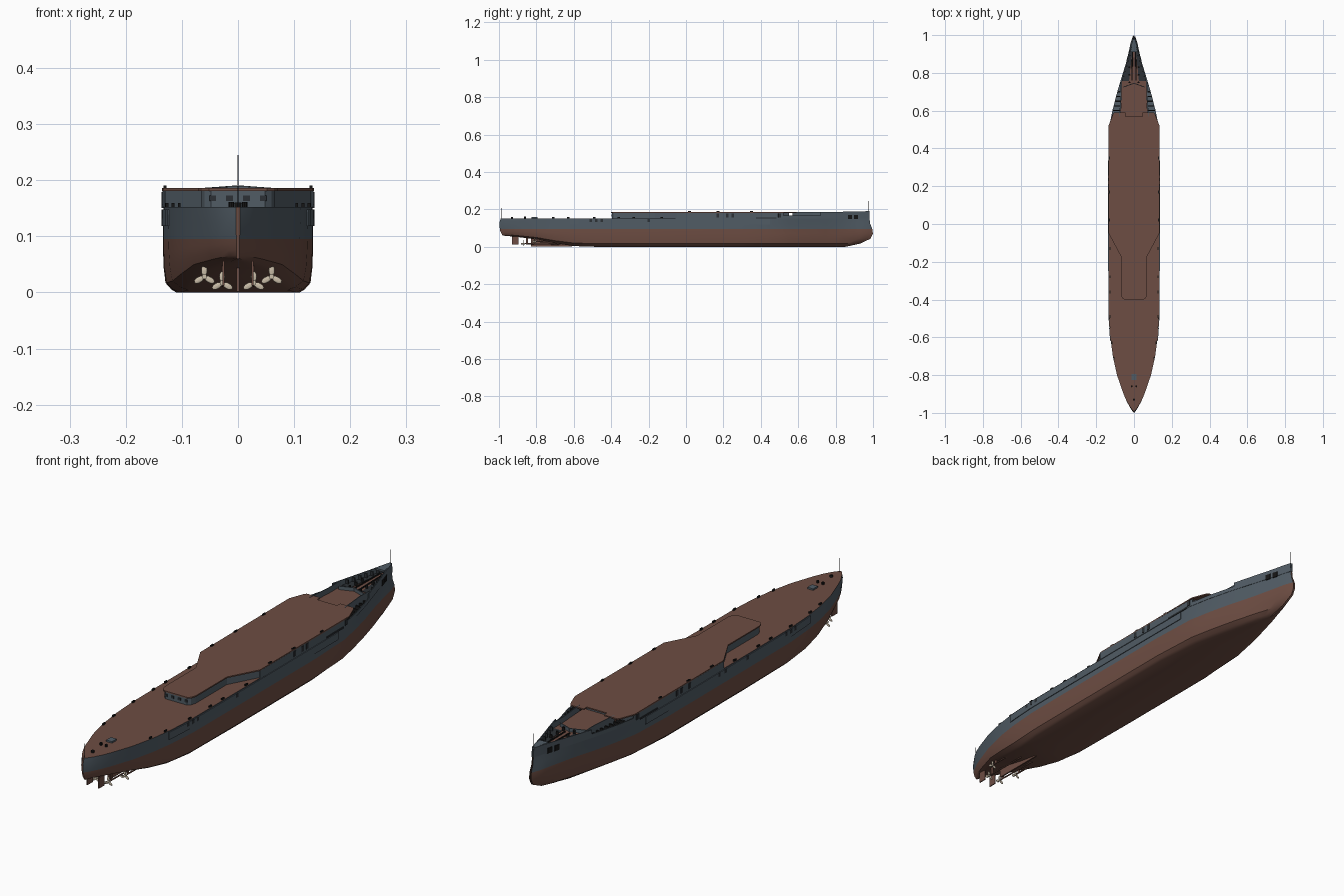
import bpy, bmesh, math
from mathutils import Vector

if "Cube" in bpy.data.objects:
    bpy.data.objects.remove(bpy.data.objects["Cube"])


def material(name, r, g, b):
    m = bpy.data.materials.new(name)
    m.use_nodes = True
    m.diffuse_color = (r, g, b, 1)
    m.node_tree.nodes["Principled BSDF"].inputs["Base Color"].default_value = (r, g, b, 1)
    return m


RED = material("red brown", 0.155, 0.075, 0.056)
GREY = material("blue grey", 0.082, 0.107, 0.130)
DARK = material("dark grey", 0.025, 0.030, 0.035)
BLACK = material("black fittings", 0.008, 0.008, 0.008)
CREAM = material("pale bronze", 0.60, 0.52, 0.40)


def add_mesh(name, verts, faces, *mats):
    me = bpy.data.meshes.new(name)
    me.from_pydata(verts, [], faces)
    bm = bmesh.new()
    bm.from_mesh(me)
    bmesh.ops.recalc_face_normals(bm, faces=bm.faces)
    bm.to_mesh(me)
    bm.free()
    for m in mats:
        me.materials.append(m)
    ob = bpy.data.objects.new(name, me)
    bpy.context.collection.objects.link(ob)
    return ob


def prism(name, outline, z0, z1, mat):
    n = len(outline)
    verts = [(x, y, z) for z in (z0, z1) for x, y in outline]
    faces = [tuple(range(n)), tuple(range(n, 2 * n))]
    faces += [(i, (i + 1) % n, n + (i + 1) % n, n + i) for i in range(n)]
    return add_mesh(name, verts, faces, mat)


def mirrored(half):
    return half + [(-x, y) for x, y in reversed(half)]


def box(name, loc, size, mat, turn=0):
    x, y = size[0] / 2, size[1] / 2
    ob = prism(name, [(-x, -y), (x, -y), (x, y), (-x, y)], -size[2] / 2, size[2] / 2, mat)
    ob.location = loc
    ob.rotation_euler.z = turn
    return ob


def rod(name, a, b, r, mat, sides=8):
    a, b = Vector(a), Vector(b)
    bpy.ops.mesh.primitive_cylinder_add(vertices=sides, radius=r, depth=(b - a).length, location=(a + b) / 2)
    ob = bpy.context.object
    ob.name = name
    ob.rotation_euler = (b - a).to_track_quat('Z', 'Y').to_euler()
    ob.data.materials.append(mat)
    return ob


def lerp(table, v, col=1):
    for p, q in zip(table, table[1:]):
        if v <= q[0]:
            f = max(0, (v - p[0]) / (q[0] - p[0]))
            return p[col] + f * (q[col] - p[col])
    return table[-1][col]


# Stations: y, deck half width, waterline half width, bottom half width, keel height
STATIONS = [(-1, .004, .003, .002, .06), (-.975, .022, .018, .006, .058), (-.94, .041, .036, .012, .055),
            (-.9, .057, .052, .02, .051), (-.8, .09, .086, .048, .04), (-.7, .112, .11, .07, .019),
            (-.6, .125, .124, .088, .004), (-.48, .132, .133, .105, 0), (-.2, .133, .134, .11, 0),
            (.3, .133, .134, .11, 0), (.5, .132, .126, .09, 0), (.6, .113, .107, .067, 0),
            (.7, .087, .083, .044, 0), (.8, .057, .054, .024, 0), (.9, .029, .031, .012, 0),
            (.96, .014, .018, .007, 0), (1, .003, .004, .002, 0)]
STEM = [(0, .25), (.015, .62), (.03, .85), (.05, .97), (.065, 1), (.095, .98), (.13, .91), (.19, .9)]
STERN = [(.04, .9), (.06, .9), (.08, .96), (.12, 1), (.155, .95)]
LEVELS = [(0, 0), (.06, .38), (.18, .8), (.45, .93), (.75, .98), (1, 1)]
WATER, DECK, TOP = .095, .152, .185


def rake(y, z):
    if abs(y) <= .8:
        return y
    return math.copysign(.8 + (abs(y) - .8) * lerp(STEM if y > 0 else STERN, z), y)


def deck_half(y):
    return lerp(STATIONS, y)


# Hull lofted through the stations
def build_hull():
    verts, faces = [], []
    ys = sorted({s[0] for s in STATIONS} | {-.87, -.75, -.65, -.55, .4, .55, .65, .75, .85, .93, .98})
    for y in ys:
        deck, wl, bottom, keel = (lerp(STATIONS, y, c) for c in (1, 2, 3, 4))
        half = [(bottom + (wl - bottom) * g, keel + (WATER - keel) * t) for t, g in LEVELS]
        half += [((wl + deck) / 2, .125), (deck, DECK)]
        ring = [(-x, z) for x, z in reversed(half)] + half
        verts += [(x, rake(y, z), z) for x, z in ring]
    n = 2 * (len(LEVELS) + 2)
    for r in range(len(ys) - 1):
        for i in range(n):
            a, b = r * n + i, r * n + (i + 1) % n
            faces.append((a, b, b + n, a + n))
    faces += [tuple(range(n)), tuple(range(len(verts) - n, len(verts)))]
    ob = add_mesh("hull", verts, faces, RED, GREY)
    for p in ob.data.polygons:
        on_deck = p.normal.z > .9 and p.center.z > .14
        p.material_index = int(p.center.y > .5) if on_deck else int(p.center.z > WATER)
    bpy.ops.object.select_all(action='DESELECT')
    ob.select_set(True)
    bpy.context.view_layer.objects.active = ob
    bpy.ops.object.shade_smooth_by_angle(angle=math.radians(32))


build_hull()


# Side strips that follow the hull
def strip(name, side, y0, y1, z0, top, mat, out=0.0, steps=24, thick=.003):
    verts = []
    for i in range(steps + 1):
        y = y0 + (y1 - y0) * i / steps
        for z in (z0, top(y)):
            verts.append((side * (deck_half(y) + out), rake(y, z), z))
    faces = [(2 * i, 2 * i + 1, 2 * i + 3, 2 * i + 2) for i in range(steps)]
    ob = add_mesh(name, verts, faces, mat)
    mod = ob.modifiers.new("thickness", 'SOLIDIFY')
    mod.thickness = thick
    mod.offset = 0


def side_plate(name, side, y, z, length, height, mat):
    slope = (deck_half(y + .01) - deck_half(y - .01)) / .02
    box(name, (side * (deck_half(y) + .0015), rake(y, z), z), (.004, length, height), mat, -side * math.atan(slope))


for s, tag in ((1, "left"), (-1, "right")):
    strip(tag + "_side_wall", s, -.05, .52, DECK, lambda y: TOP - .003, GREY)
    strip(tag + "_gallery_rail", s, .52, .72, DECK, lambda y: .168, GREY)
    strip(tag + "_bow_bulwark", s, .72, 1, DECK, lambda y: TOP + .02 * (y - .72), GREY)
    strip(tag + "_armour_belt", s, -.62, .45, .118, lambda y: .148, GREY, .002)
    # Inner wall of the forward gallery
    for a, b in (((.078, .57), (.068, .68)), ((.068, .68), (.07, .757))):
        d = Vector(b) - Vector(a)
        mid = (Vector(a) + Vector(b)) / 2
        box(tag + "_inner_wall", (s * mid.x, mid.y, .169), (.003, d.length, .035), GREY, -s * math.atan2(d.x, d.y))
    # Gallery ribs
    for i in range(7):
        y = .55 + .025 * i
        x0, x1 = .072, deck_half(y)
        box(tag + "_gallery_rib", (s * (x0 + x1) / 2, y, .158), (x1 - x0, .006, .01), BLACK)
    # Openings in the side
    for y in (.17, .22, .25, .5):
        side_plate(tag + "_side_opening", s, y, .168, .014, .022, DARK)
    for y in (-.51, -.48, -.45, -.2, -.06, -.02):
        side_plate(tag + "_lower_opening", s, y, .14, .014, .016, DARK)
    side_plate(tag + "_long_recess", s, .43, .154, .11, .007, DARK)
    for y in (.885, .92):
        side_plate(tag + "_anchor", s, y, .16, .022, .022, BLACK)
    # Deck edge bollards
    for y in (-.71, -.63, -.49, -.36, -.28, -.13):
        box(tag + "_bollard", (s * (deck_half(y) - .005), y, .155), (.005, .014, .008), BLACK)
    for y in (.02, .17, .35):
        box(tag + "_upper_bollard", (s * .13, y, .187), (.006, .016, .007), BLACK)
    # Forecastle fittings
    rod(tag + "_anchor_chain", (s * .011, .76, .168), (s * .008, .92, .168), .003, BLACK)
    for y in (.75, .79, .83):
        rod(tag + "_capstan", (s * .024, y, .165), (s * .024, y, .179), .005, BLACK, 12)
    for i in range(6):
        y = .78 + .03 * i
        box(tag + "_bulwark_brace", (s * (deck_half(y) - .006), rake(y, .17), .174), (.012, .004, .018), DARK)
    rod(tag + "_stern_bollard", (s * .012, -.86, .15), (s * .012, -.86, .161), .005, BLACK)
    # Running gear
    for x, y, z in ((.06, -.81, .028), (.028, -.87, .017)):
        rod(tag + "_shaft", (s * x, y, z), (s * x, y + .2, z - .004), .003, RED)
        rod(tag + "_propeller_hub", (s * x, y - .012, z), (s * x, y + .008, z), .0045, CREAM, 12)
        box(tag + "_shaft_strut", (s * x, y + .02, z + .015), (.003, .012, .034), RED)
        for k in range(3):
            a = math.tau * k / 3 + math.pi / 2
            bpy.ops.mesh.primitive_uv_sphere_add(segments=10, ring_count=6, radius=1)
            blade = bpy.context.object
            blade.name = tag + "_propeller_blade"
            blade.scale = (.010, .0025, .0055)
            blade.location = (s * x + .011 * math.cos(a), y, z + .011 * math.sin(a))
            blade.rotation_euler.y = -a
            blade.data.materials.append(CREAM)
    box(tag + "_rudder", (s * .026, -.912, .034), (.004, .034, .044), RED)

# Upper deck and the house under it
plan = [(.052, -.4), (.064, -.39), (.07, -.37), (.07, -.17), (.134, -.05), (.135, .52), (.112, .58),
        (.105, .59), (.045, .59), (.045, .57)]
prism("upper_deck", mirrored(plan), .181, .186, RED)
house = [(x - .004, y + (.004 if y < 0 else -.03)) for x, y in plan[:6]] + [(.1, .55)]
prism("deck_house", mirrored(house), .15, .182, GREY)
for x in (-.045, -.015, .015, .045):
    box("house_window", (x, -.3965, .168), (.012, .004, .01), DARK)

# Forecastle deck inside the bulwarks
bow = [(.074, .55), (.066, .68), (.065, .757)]
bow += [(deck_half(y) - .002, rake(y, .165)) for y in (.8, .85, .9, .96, .99)]
prism("forecastle_deck", mirrored(bow), .15, .165, RED)
for s in (-1, 1):
    border = [(s * x, y) for x, y in bow[2:7]] + [(s * .4 * x, y) for x, y in reversed(bow[2:7])]
    prism("forecastle_side_plate", border, .164, .167, DARK)
    box("breakwater", (s * .028, .735, .172), (.06, .004, .014), GREY, s * -.35)
prism("bow_cap", mirrored([(.02, .91), (.008, .96), (.003, .98)]), .183, .19, GREY)

# Stern fittings, keel fin and flagstaffs
box("stern_hatch", (0, -.81, .155), (.026, .03, .007), GREY)
rod("stern_capstan", (0, -.93, .15), (0, -.93, .16), .006, BLACK, 12)
box("keel_fin", (0, -.72, .024), (.006, .22, .044), RED)
rod("bow_staff", (0, .975, .16), (0, .975, .245), .0013, BLACK)
rod("stern_staff", (0, -.985, .15), (0, -.985, .208), .0013, BLACK)
